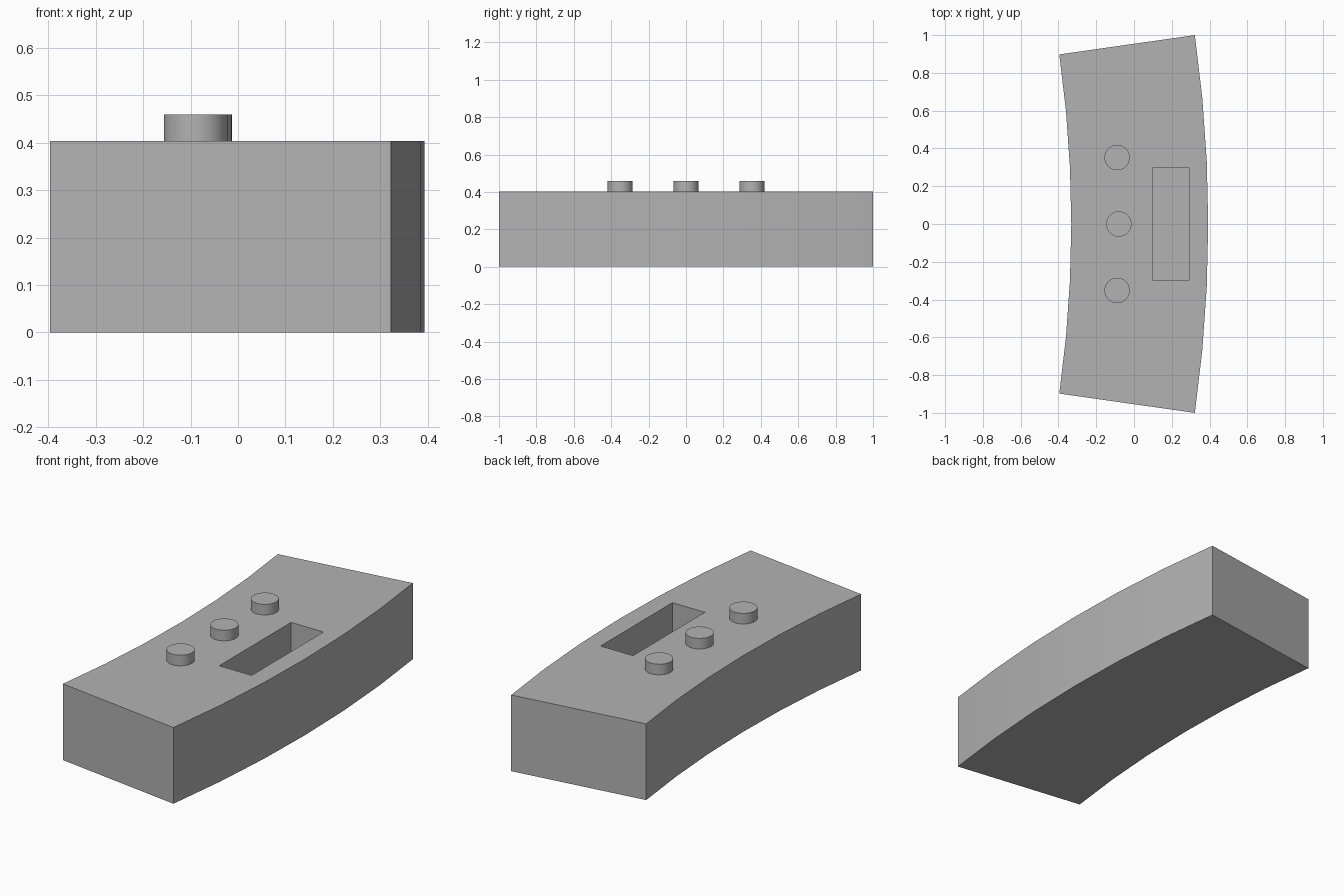
import bpy
import bmesh
from math import cos, sin, asin

if "Cube" in bpy.data.objects:
    bpy.data.objects.remove(bpy.data.objects["Cube"], do_unlink=True)

HEIGHT = 0.403
OUTER, INNER, STUD_RING = 7.09, 6.365, 6.617
CENTRE_X = 0.393 - OUTER
HALF_ANGLE = asin(1 / OUTER)
STEPS = 6

grey = bpy.data.materials.new("mid grey")
grey.use_nodes = True
grey.diffuse_color = (0.45, 0.45, 0.45, 1)
grey.node_tree.nodes["Principled BSDF"].inputs["Base Color"].default_value = grey.diffuse_color


def arc_point(radius, angle):
    return CENTRE_X + radius * cos(angle), radius * sin(angle)


def prism(name, outline, bottom, top):
    """Extrude a counter-clockwise outline between two heights."""
    bm = bmesh.new()
    base = bm.faces.new([bm.verts.new((x, y, bottom)) for x, y in outline])
    side = bmesh.ops.extrude_face_region(bm, geom=[base], use_keep_orig=True)
    moved = [v for v in side["geom"] if isinstance(v, bmesh.types.BMVert)]
    bmesh.ops.translate(bm, vec=(0, 0, top - bottom), verts=moved)
    bmesh.ops.recalc_face_normals(bm, faces=bm.faces)
    mesh = bpy.data.meshes.new(name)
    bm.to_mesh(mesh)
    bm.free()
    mesh.materials.append(grey)
    obj = bpy.data.objects.new(name, mesh)
    bpy.context.collection.objects.link(obj)
    return obj


def smooth(obj):
    bpy.ops.object.select_all(action="DESELECT")
    obj.select_set(True)
    bpy.context.view_layer.objects.active = obj
    bpy.ops.object.shade_smooth_by_angle()


# Curved block
angles = [HALF_ANGLE * (2 * i / STEPS - 1) for i in range(STEPS + 1)]
outline = [arc_point(OUTER, a) for a in angles]
outline += [arc_point(INNER, a) for a in reversed(angles)]
block = prism("curved_block", outline, 0, HEIGHT)

# Blind rectangular slot in the top
slot = prism("slot_cutter", [(0.1, -0.3), (0.29, -0.3), (0.29, 0.3), (0.1, 0.3)],
             0.15, HEIGHT + 0.1)
slot.hide_render = True
cut = block.modifiers.new("slot", "BOOLEAN")
cut.operation = "DIFFERENCE"
cut.solver = "EXACT"
cut.object = slot
bpy.context.view_layer.objects.active = block
bpy.ops.object.modifier_apply(modifier=cut.name)
bpy.data.objects.remove(slot, do_unlink=True)
smooth(block)

# Three round studs along the inner side
for name, y in (("front_stud", -0.352), ("middle_stud", 0), ("back_stud", 0.352)):
    x, y = arc_point(STUD_RING, asin(y / STUD_RING))
    bpy.ops.mesh.primitive_cylinder_add(vertices=48, radius=0.067, depth=0.066,
                                        location=(x, y, HEIGHT + 0.023))
    stud = bpy.context.object
    stud.name = name
    stud.data.materials.append(grey)
    smooth(stud)
